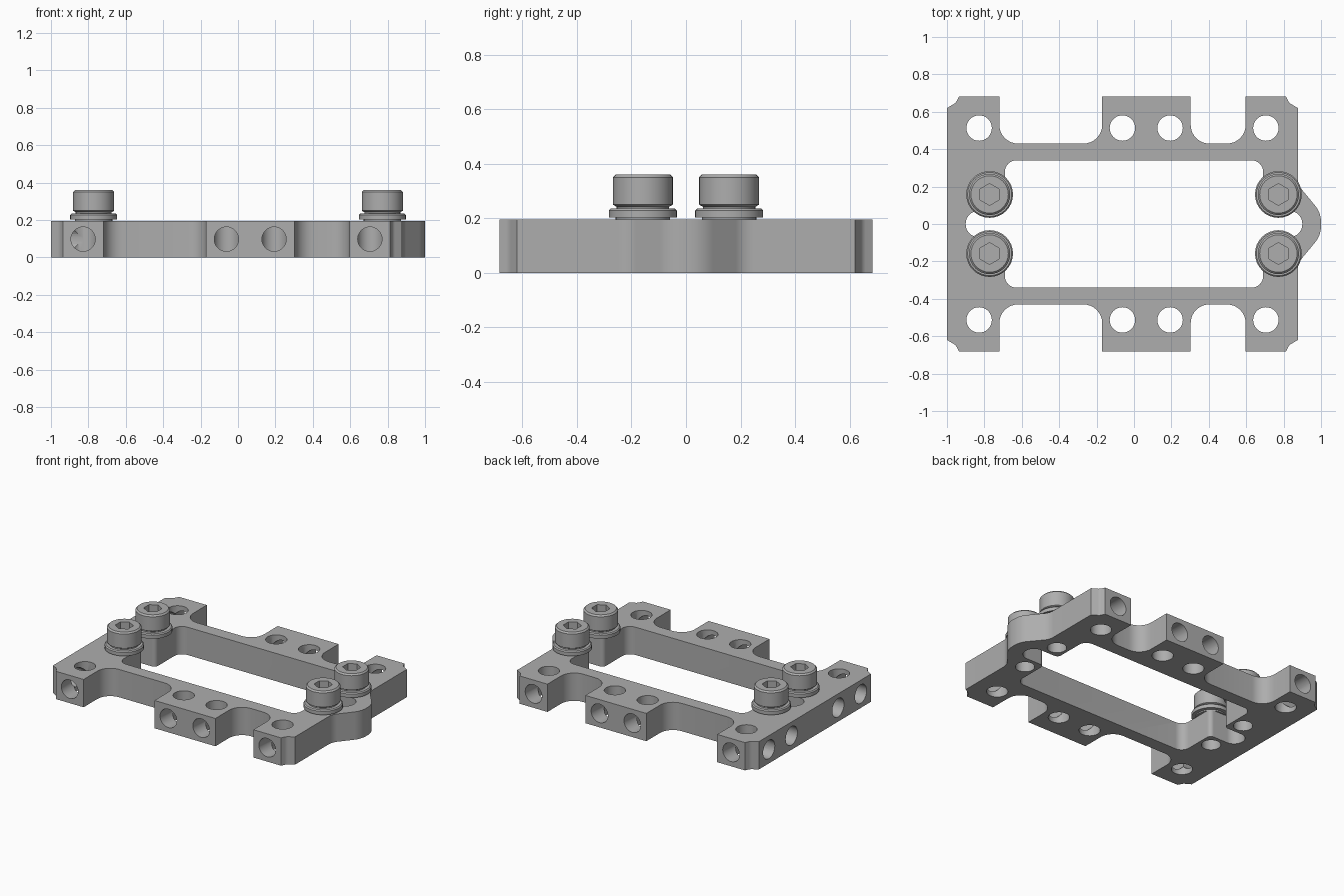
import bpy, bmesh
from math import pi, cos, sin, tan, radians
from mathutils import Vector, Matrix

cube = bpy.data.objects.get("Cube")
if cube:
    bpy.data.objects.remove(cube, do_unlink=True)

HEIGHT = 0.195
grey = bpy.data.materials.new("satin grey metal")
grey.use_nodes = True
grey.diffuse_color = (0.42, 0.42, 0.42, 1)
grey.node_tree.nodes["Principled BSDF"].inputs["Base Color"].default_value = (0.42, 0.42, 0.42, 1)


def make_object(name, bm):
    bmesh.ops.recalc_face_normals(bm, faces=bm.faces)
    mesh = bpy.data.meshes.new(name)
    bm.to_mesh(mesh)
    bm.free()
    mesh.materials.append(grey)
    obj = bpy.data.objects.new(name, mesh)
    bpy.context.collection.objects.link(obj)
    return obj


def activate(obj):
    bpy.ops.object.select_all(action='DESELECT')
    obj.select_set(True)
    bpy.context.view_layer.objects.active = obj


def rounded(points, steps=8):
    """Round each corner (x, y, radius) of a closed outline."""
    out = []
    for i, (x, y, r) in enumerate(points):
        p = Vector((x, y))
        if r == 0:
            out.append(p)
            continue
        a = (Vector(points[i - 1][:2]) - p).normalized()
        b = (Vector(points[(i + 1) % len(points)][:2]) - p).normalized()
        half = a.angle(b) / 2
        start = p + a * (r / tan(half))
        centre = p + (a + b).normalized() * (r / sin(half))
        spoke = start - centre
        sweep = (pi - 2 * half) * (1 if a.x * b.y - a.y * b.x < 0 else -1)
        for k in range(steps + 1):
            out.append(centre + Matrix.Rotation(sweep * k / steps, 2) @ spoke)
    return out


def prism(name, outline, z0, z1):
    bm = bmesh.new()
    face = bm.faces.new([bm.verts.new((p.x, p.y, z0)) for p in outline])
    top = bmesh.ops.extrude_face_region(bm, geom=[face])["geom"]
    bmesh.ops.translate(bm, vec=(0, 0, z1 - z0),
                        verts=[v for v in top if isinstance(v, bmesh.types.BMVert)])
    return make_object(name, bm)


def rod(name, start, end, radius, segments=32):
    start, end = Vector(start), Vector(end)
    bm = bmesh.new()
    turn = (end - start).to_track_quat('Z', 'Y').to_matrix().to_4x4()
    bmesh.ops.create_cone(bm, cap_ends=True, segments=segments, radius1=radius,
                          radius2=radius, depth=(end - start).length,
                          matrix=Matrix.Translation((start + end) / 2) @ turn)
    return make_object(name, bm)


def cut(target, cutter):
    mod = target.modifiers.new("cut", 'BOOLEAN')
    mod.operation = 'DIFFERENCE'
    mod.solver = 'EXACT'
    mod.object = cutter
    activate(target)
    bpy.ops.object.modifier_apply(modifier=mod.name)
    bpy.data.objects.remove(cutter, do_unlink=True)


def smooth(obj):
    activate(obj)
    bpy.ops.object.shade_smooth_by_angle(angle=radians(32))


# Plate outline: nose, scalloped corners, tabs and filleted valleys
half = [(1.0, 0.06, 0.14), (0.876, 0.21, 0.1), (0.876, 0.62, 0), (0.829, 0.648, 0.04),
        (0.812, 0.683, 0), (0.597, 0.683, 0), (0.597, 0.43, 0.1), (0.303, 0.43, 0.1),
        (0.303, 0.683, 0), (-0.17, 0.683, 0), (-0.17, 0.43, 0.1), (-0.72, 0.43, 0.1),
        (-0.72, 0.683, 0), (-0.935, 0.683, 0), (-0.953, 0.648, 0.04), (-1.0, 0.62, 0)]
outline = half + [(x, -y, r) for x, y, r in reversed(half)]
plate = prism("mounting_plate", rounded(outline), 0, HEIGHT)

# Central window with a rounded notch at each end
quarter = [(0.9, 0.07, 0.069), (0.69, 0.07, 0.03), (0.69, 0.34, 0.06)]
upper = quarter + [(-x, y, r) for x, y, r in reversed(quarter)]
window = upper + [(x, -y, r) for x, y, r in reversed(upper)]
cut(plate, prism("window_cutter", rounded(window), -0.1, 0.3))

# Tab holes: vertical through holes met by cross holes from the edge
for side in (-1, 1):
    for x in (-0.828, -0.062, 0.193, 0.705):
        y = side * 0.513
        cut(plate, rod("hole_cutter", (x, y, -0.1), (x, y, 0.3), 0.068))
        cut(plate, rod("hole_cutter", (x, side * 0.8, 0.098), (x, y, 0.098), 0.065))
    # Cross holes in the flat end
    for y in (0.509, 0.258):
        cut(plate, rod("hole_cutter", (-1.1, side * y, 0.098), (-0.83, side * y, 0.098), 0.065))
    # Screw holes
    for x in (-0.772, 0.772):
        cut(plate, rod("hole_cutter", (x, side * 0.158, -0.1), (x, side * 0.158, 0.3), 0.062))
smooth(plate)


def lathe(name, profile, x, y, segments=32):
    bm = bmesh.new()
    rings = [[bm.verts.new((x + r * cos(2 * pi * k / segments),
                            y + r * sin(2 * pi * k / segments), z))
              for k in range(segments)] for r, z in profile]
    for low, high in zip(rings, rings[1:]):
        for k in range(segments):
            n = (k + 1) % segments
            bm.faces.new((low[k], low[n], high[n], high[k]))
    bm.faces.new(rings[0])
    bm.faces.new(rings[-1])
    return make_object(name, bm)


# Cap screws with washers and hexagonal sockets
washer = [(0.1, HEIGHT - 0.001), (0.1, 0.203), (0.125, 0.203), (0.125, 0.228), (0.118, 0.235)]
head = [(0.096, 0.234), (0.096, 0.242), (0.11, 0.25), (0.11, 0.35), (0.1, 0.36)]
for x_name, x in (("left", 0.772), ("right", -0.772)):
    for y_name, y in (("front", -0.158), ("back", 0.158)):
        tag = y_name + "_" + x_name
        smooth(lathe("washer_" + tag, washer, x, y))
        screw = lathe("screw_head_" + tag, head, x, y)
        cut(screw, rod("socket_cutter", (x, y, 0.285), (x, y, 0.45), 0.058, 6))
        smooth(screw)
